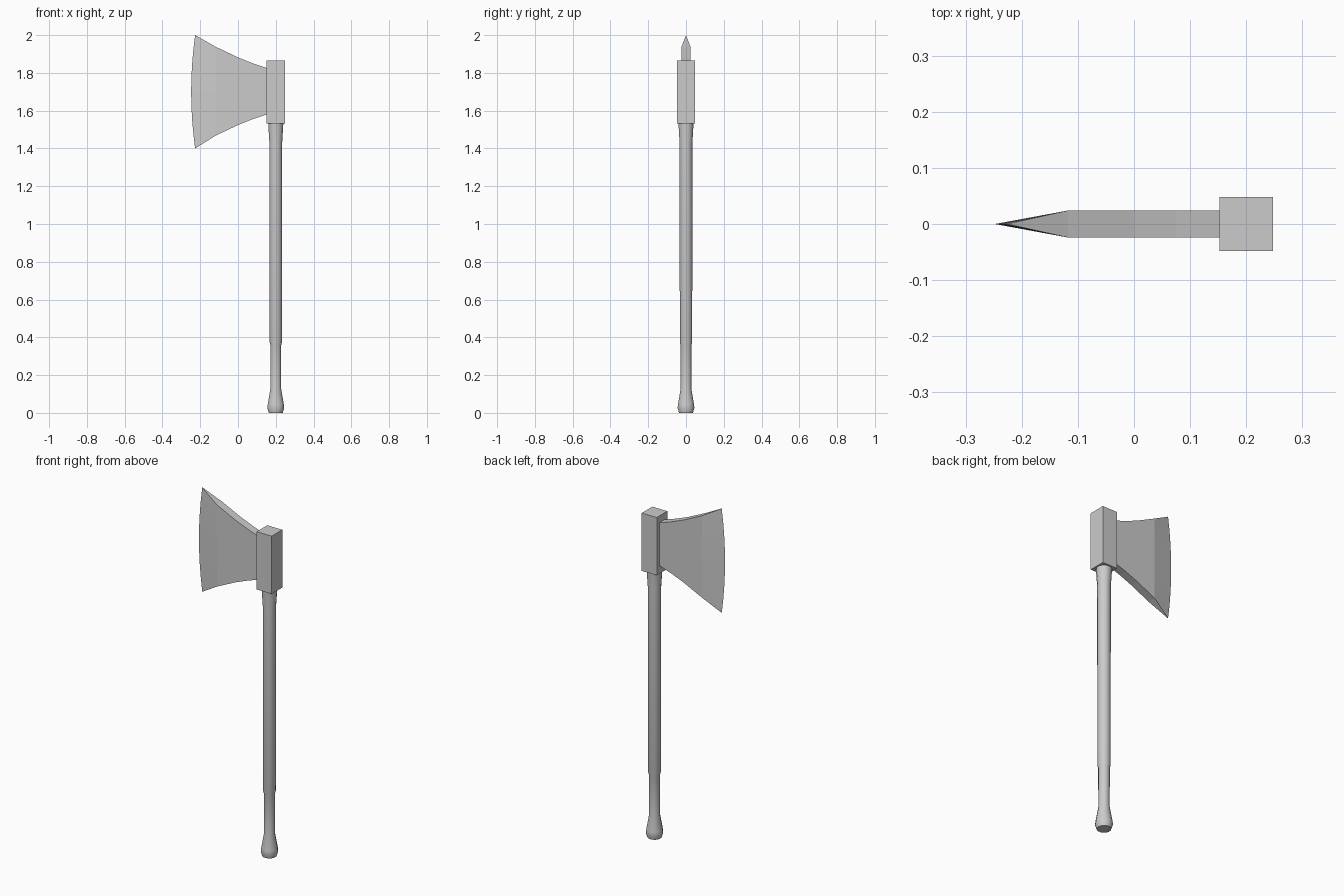
import bpy, bmesh
from math import cos, sin, tau, radians

if "Cube" in bpy.data.objects:
    bpy.data.objects.remove(bpy.data.objects["Cube"])


def make_object(name, bm, smooth=False):
    bmesh.ops.recalc_face_normals(bm, faces=bm.faces[:])
    mesh = bpy.data.meshes.new(name)
    bm.to_mesh(mesh)
    bm.free()
    obj = bpy.data.objects.new(name, mesh)
    bpy.context.collection.objects.link(obj)
    if smooth:
        bpy.ops.object.select_all(action='DESELECT')
        obj.select_set(True)
        bpy.context.view_layer.objects.active = obj
        bpy.ops.object.shade_smooth_by_angle(angle=radians(40))
    return obj


def bridge(bm, a, b):
    n = len(a)
    for i in range(n):
        j = (i + 1) % n
        bm.faces.new((a[i], a[j], b[j], b[i]))


# Handle: turned profile with a flared knob and a flared neck
AXIS_X, SIDES = 0.2, 12
profile = [(0.038, 0.0), (0.046, 0.025), (0.044, 0.045), (0.029, 0.13),
           (0.030, 0.36), (0.034, 0.375), (0.035, 1.43), (0.042, 1.54)]
bm = bmesh.new()
rings = [[bm.verts.new((AXIS_X + r * cos(tau * (i + 0.5) / SIDES),
                        r * sin(tau * (i + 0.5) / SIDES), z))
          for i in range(SIDES)] for r, z in profile]
for lower, upper in zip(rings, rings[1:]):
    bridge(bm, lower, upper)
bm.faces.new(rings[0])
bm.faces.new(rings[-1])
make_object("handle", bm, smooth=True)

# Socket block gripping the top of the handle
bm = bmesh.new()
bmesh.ops.create_cube(bm, size=1)
for v in bm.verts:
    v.co = (AXIS_X + v.co.x * 0.096, v.co.y * 0.096, 1.699 + v.co.z * 0.332)
make_object("socket", bm)

# Blade: flat flaring cheeks, then a wedge to a curved cutting edge
MID_Z, HALF_THICK, ROWS = 1.703, 0.024, 8
stations = [(0.155, 0.122), (0.075, 0.149), (0.0, 0.179), (-0.118, 0.235)]
bm = bmesh.new()
steps = [1 - 2 * i / ROWS for i in range(ROWS + 1)]
sections = []
for x, half in stations:
    front = [bm.verts.new((x, -HALF_THICK, MID_Z + half * t)) for t in steps]
    back = [bm.verts.new((x, HALF_THICK, MID_Z + half * t)) for t in steps]
    sections.append(front + back[::-1])
for a, b in zip(sections, sections[1:]):
    bridge(bm, a, b)
bm.faces.new(sections[0])
edge = [bm.verts.new((-0.248 + 0.021 * t * t, 0, 1.70 + 0.30 * t)) for t in steps]
front, back = sections[-1][:ROWS + 1], sections[-1][ROWS + 1:][::-1]
for side in (front, back):
    for i in range(ROWS):
        bm.faces.new((side[i], side[i + 1], edge[i + 1], edge[i]))
for i in (0, -1):
    bm.faces.new((front[i], back[i], edge[i]))
make_object("blade", bm)
